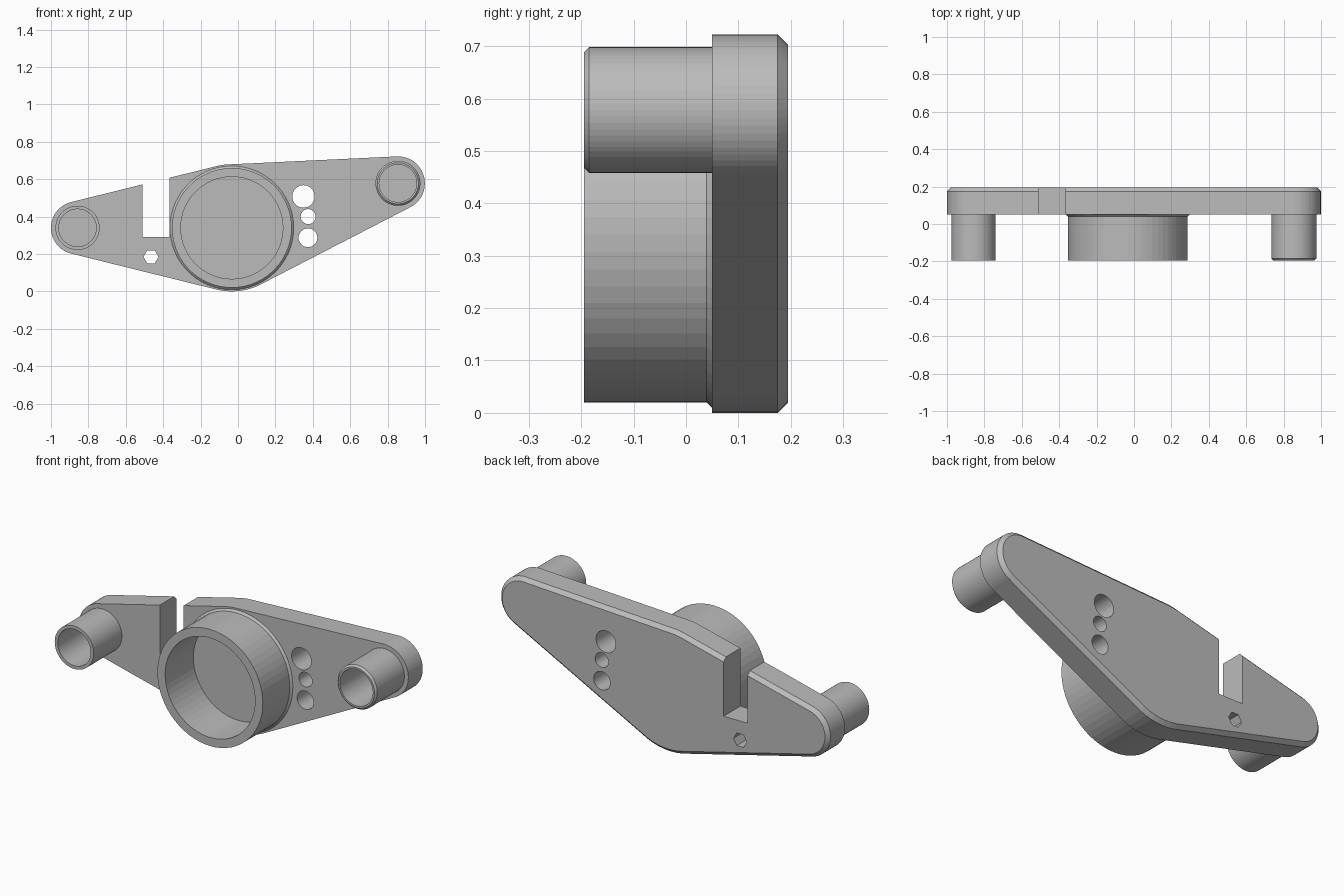
import bpy, bmesh
from math import cos, sin, tau

if "Cube" in bpy.data.objects:
    bpy.data.objects.remove(bpy.data.objects["Cube"], do_unlink=True)

grey = bpy.data.materials.new("plain grey")
grey.use_nodes = True
grey.diffuse_color = (0.5, 0.5, 0.5, 1)
grey.node_tree.nodes["Principled BSDF"].inputs["Base Color"].default_value = (0.5, 0.5, 0.5, 1)

SEG = 60
FACE, BACK, TIP = 0.05, 0.195, -0.195   # plate front, plate back, tube ends
LEFT_X, LEFT_Z = -0.858, 0.34
MID_X, MID_Z = -0.033, 0.34
RIGHT_X, RIGHT_Z = 0.855, 0.578


def circle(x, y, z, r, n=SEG):
    return [(x + r * cos(tau * i / n), y, z + r * sin(tau * i / n)) for i in range(n)]


def finish(name, bm):
    bmesh.ops.recalc_face_normals(bm, faces=bm.faces)
    mesh = bpy.data.meshes.new(name)
    bm.to_mesh(mesh)
    bm.free()
    mesh.materials.append(grey)
    obj = bpy.data.objects.new(name, mesh)
    bpy.context.collection.objects.link(obj)
    return obj


def hull(name, points):
    bm = bmesh.new()
    for p in points:
        bm.verts.new(p)
    bmesh.ops.convex_hull(bm, input=bm.verts)
    bmesh.ops.dissolve_limit(bm, angle_limit=0.005, verts=bm.verts, edges=bm.edges)
    return finish(name, bm)


def tube(name, x, z, profile):
    """Sweep a closed (radius, y) section around the y axis."""
    bm = bmesh.new()
    rings = [[bm.verts.new(p) for p in circle(x, y, z, r)] for r, y in profile]
    for a, b in zip(rings, rings[1:] + rings[:1]):
        for i in range(SEG):
            j = (i + 1) % SEG
            bm.faces.new((a[i], a[j], b[j], b[i]))
    return finish(name, bm)


# Plate: rounded outline wrapped around three discs, bevelled at the back
discs = [(LEFT_X, LEFT_Z, 0.142), (MID_X, MID_Z, 0.34), (RIGHT_X, RIGHT_Z, 0.144)]
outline = []
for x, z, r in discs:
    for y, inset in ((FACE, 0), (BACK - 0.02, 0), (BACK, 0.02)):
        outline += circle(x, y, z, r - inset)
plate = hull("plate", outline)

# Cutters for the slot, the three round holes and the hexagonal hole
cutters = [hull("slot_cutter", [(x, y, z) for x in (-0.51, -0.365)
                                for y in (-0.3, 0.3) for z in (0.29, 0.9)])]
holes = [(0.35, 0.508, 0.06, 32), (0.375, 0.4, 0.04, 32),
         (0.374, 0.287, 0.05, 32), (-0.465, 0.185, 0.04, 6)]
for x, z, r, n in holes:
    cutters.append(hull("hole_cutter", circle(x, -0.3, z, r, n) + circle(x, 0.3, z, r, n)))

bpy.context.view_layer.objects.active = plate
for cutter in cutters:
    cutter.hide_render = True
    mod = plate.modifiers.new("cut", "BOOLEAN")
    mod.operation = "DIFFERENCE"
    mod.solver = "EXACT"
    mod.object = cutter
    bpy.ops.object.modifier_apply(modifier=mod.name)
    bpy.data.objects.remove(cutter, do_unlink=True)

# Tubes, seated slightly into the plate
root = FACE + 0.01
tube("left_tube", LEFT_X, LEFT_Z,
     [(0.118, root), (0.118, TIP), (0.1, TIP), (0.1, root)])
tube("right_tube", RIGHT_X, RIGHT_Z,
     [(0.12, root), (0.12, TIP + 0.01), (0.11, TIP), (0.1, TIP), (0.1, root)])
tube("main_ring", MID_X, MID_Z,
     [(0.331, root), (0.331, FACE), (0.32, FACE - 0.011), (0.32, TIP),
      (0.273, TIP), (0.273, root)])
